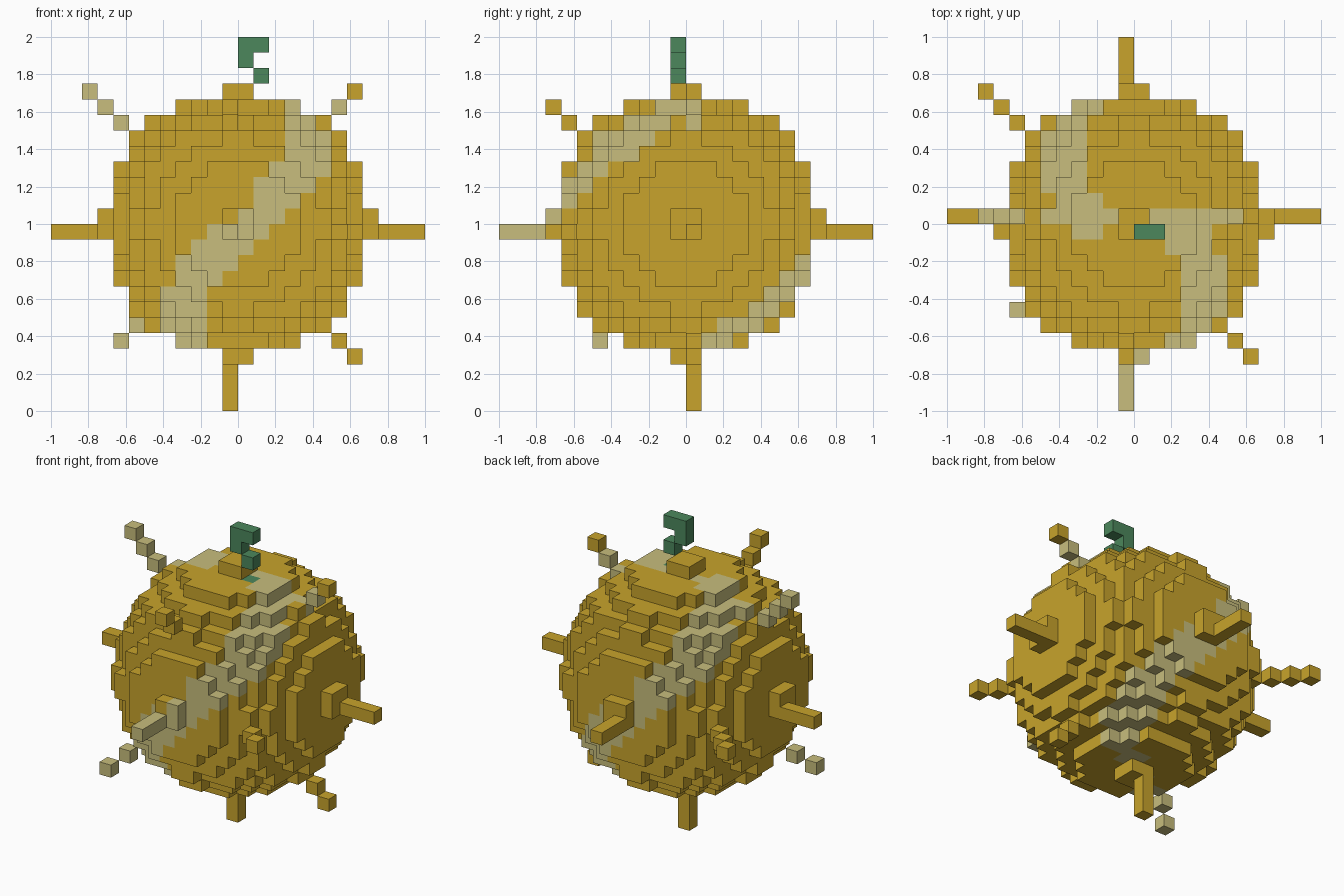
import bpy, bmesh
from itertools import product
from mathutils import Vector
from mathutils.geometry import intersect_point_line

if "Cube" in bpy.data.objects:
    bpy.data.objects.remove(bpy.data.objects["Cube"])

SIZE = 1 / 12          # edge of one block
MID = 12               # block layer at mid height
BALL_R2 = 73.5         # squared ball radius in blocks
BALL_R = 8


def material(name, colour):
    mat = bpy.data.materials.new(name)
    mat.use_nodes = True
    mat.diffuse_color = (*colour, 1)
    mat.node_tree.nodes["Principled BSDF"].inputs["Base Color"].default_value = (*colour, 1)
    return mat


MATERIALS = [
    material("gold", (0.578, 0.371, 0.025)),
    material("pale_straw", (0.578, 0.515, 0.205)),
    material("leaf_green", (0.072, 0.242, 0.107)),
]
GOLD, PALE, GREEN = range(3)


def centre(cell):
    """Middle of a block, measured in blocks from the ball centre."""
    return Vector((cell[0] + 0.5, cell[1] + 0.5, cell[2] - MID + 0.5))


# Pale seam: a winding band, its back half is the front half turned around z
half = [Vector(p) for p in (
    (-3.5, -2.5, -7), (-4, -5.2, -5.5), (-2, -7.9, -2.5), (1, -8, 0),
    (3.3, -7.3, 2.5), (4.6, -5.7, 4.5), (5, -4, 5.5), (4, -2, 7), (3.2, 0, 7.5))]
turned = [Vector((-p.x, -p.y, p.z)) for p in half]
top_strip = [Vector(p) for p in ((5.5, 0.5, 6), (3, 0.5, 7.4), (0, 0.5, 8), (-3, 0.5, 7.4), (-5, 0.8, 6.5))]
bottom_strip = [half[0], Vector((0, 0, -8)), turned[0]]
SEAM = [(half, 1.4), (turned, 1.4), (top_strip, 0.65), (bottom_strip, 1)]


def seam_distance(point, path):
    best = BALL_R
    for a, b in zip(path, path[1:]):
        near, t = intersect_point_line(point, a, b)
        near = a.lerp(b, min(1, max(0, t))).normalized() * BALL_R
        best = min(best, (point - near).length)
    return best


def ball_colour(cell):
    if cell == (1, -1, 19):
        return GREEN
    c = centre(cell)
    if c.length_squared < 40:
        return GOLD
    point = c.normalized() * BALL_R
    return PALE if any(seam_distance(point, path) < width for path, width in SEAM) else GOLD


def chain(start, step, count):
    return [tuple(s + d * i for s, d in zip(start, step)) for i in range(count)]


parts = {}

# Ball
parts["ball"] = {c: ball_colour(c) for c in product(range(-8, 8), range(-8, 8), range(4, 20))
                 if centre(c).length_squared < BALL_R2}

# Two by two knobs on the six sides
for axis, name in enumerate(("side", "depth", "height")):
    for layer in (-9, 8):
        cells = {}
        for a, b in product((-1, 0), repeat=2):
            c = [a, b]
            c.insert(axis, layer)
            cell = (c[0], c[1], c[2] + MID)
            pale = axis == 1 and layer < 0 and (a, b) != (-1, 0)
            cells[cell] = PALE if pale else GOLD
        parts[f"{name}_knob_{'low' if layer < 0 else 'high'}"] = cells

# Straight spikes
for name, start, step, colour in (
        ("right_spike", (-10, 0, 11), (-1, 0, 0), GOLD),
        ("left_spike", (9, 0, 11), (1, 0, 0), GOLD),
        ("front_spike", (-1, -10, 11), (0, -1, 0), PALE),
        ("back_spike", (-1, 9, 11), (0, 1, 0), GOLD),
        ("bottom_spike", (-1, 0, 2), (0, 0, -1), GOLD)):
    parts[name] = dict.fromkeys(chain(start, step, 3), colour)

# Stepped diagonal spikes
for name, start, step, count, colour in (
        ("upper_right_spike", (-8, 0, 18), (-1, 0, 1), 3, PALE),
        ("upper_left_spike", (6, 0, 19), (1, 0, 1), 2, PALE),
        ("lower_left_spike", (6, 0, 4), (1, 0, -1), 2, GOLD),
        ("lower_front_spike", (-7, -5, 5), (-1, -1, -1), 2, PALE),
        ("upper_front_spike", (-1, -8, 18), (0, -1, 1), 2, GOLD),
        ("back_right_spike", (-8, 6, 11), (-1, 1, 0), 3, GOLD),
        ("front_left_spike", (6, -8, 11), (1, -1, 0), 2, GOLD)):
    parts[name] = dict.fromkeys(chain(start, step, count), colour)
parts["upper_left_spike"][(7, 0, 20)] = GOLD

# Curled stem
parts["stem"] = dict.fromkeys([(1, -1, 21), (0, -1, 22), (0, -1, 23), (1, -1, 23)], GREEN)

occupied = set().union(*parts.values())


def build(name, cells):
    """Mesh the exposed sides of a group of blocks."""
    bm = bmesh.new()
    for cell, colour in cells.items():
        for axis, sign in product(range(3), (-1, 1)):
            beside = list(cell)
            beside[axis] += sign
            if tuple(beside) in occupied:
                continue
            corners = []
            for u, v in ((0, 0), (1, 0), (1, 1), (0, 1))[::sign]:
                p = Vector(cell)
                p[axis] += sign > 0
                p[(axis + 1) % 3] += u
                p[(axis + 2) % 3] += v
                corners.append(bm.verts.new(p * SIZE))
            bm.faces.new(corners).material_index = colour
    bmesh.ops.remove_doubles(bm, verts=bm.verts, dist=SIZE / 100)
    mesh = bpy.data.meshes.new(name)
    bm.to_mesh(mesh)
    bm.free()
    for mat in MATERIALS:
        mesh.materials.append(mat)
    bpy.context.collection.objects.link(bpy.data.objects.new(name, mesh))


for part_name, part_cells in parts.items():
    build(part_name, part_cells)
